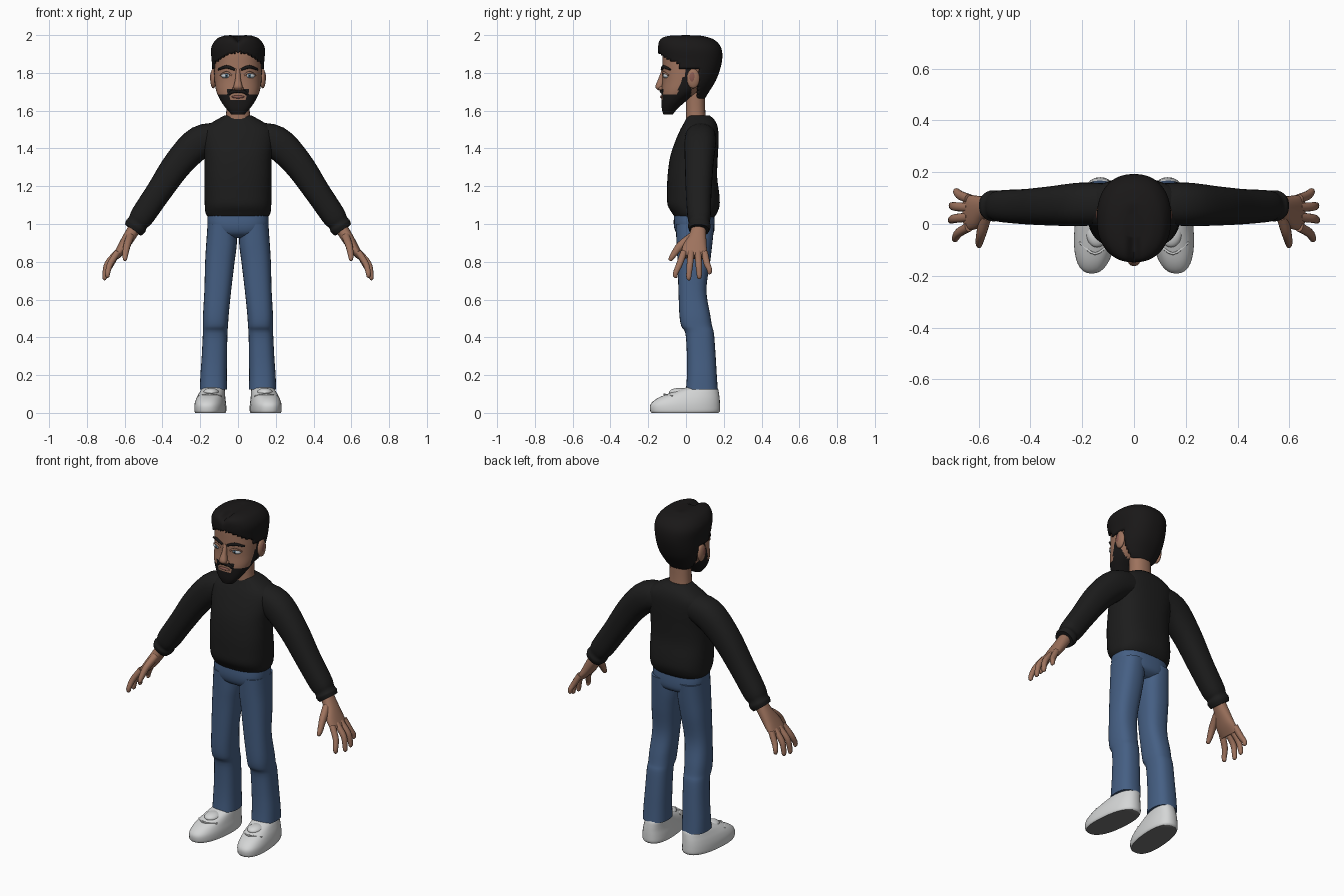
import bpy
import bmesh
from math import cos, sin, pi, exp
from mathutils import Vector, Matrix

cube = bpy.data.objects.get("Cube")
if cube:
    bpy.data.objects.remove(cube, do_unlink=True)


def material(name, red, green, blue):
    mat = bpy.data.materials.new(name)
    mat.use_nodes = True
    mat.diffuse_color = (red, green, blue, 1)
    shader = mat.node_tree.nodes["Principled BSDF"]
    shader.inputs["Base Color"].default_value = (red, green, blue, 1)
    shader.inputs["Roughness"].default_value = 0.8
    return mat


SKIN = material("skin", .34, .17, .11)
HAIR = material("black hair", .010, .009, .009)
SWEATER = material("black wool", .012, .012, .012)
DENIM = material("blue denim", .06, .115, .23)
SHOE = material("white leather", .66, .67, .67)
SOLE = material("grey rubber", .17, .17, .17)
LIP = material("lip", .25, .10, .08)
EYE = material("eye white", .58, .62, .65)
IRIS = material("blue grey iris", .10, .17, .23)


def finish(name, bm, mats, paint=None, keep=None, side=1):
    """Turn a bmesh into a smooth object, optionally mirrored, painted and trimmed."""
    bmesh.ops.transform(bm, matrix=Matrix.Diagonal((side, 1, 1, 1)), verts=bm.verts)
    bmesh.ops.recalc_face_normals(bm, faces=bm.faces)
    if keep:
        unwanted = [f for f in bm.faces if not keep(f.calc_center_median())]
        bmesh.ops.delete(bm, geom=unwanted, context="FACES")
    if paint:
        for face in bm.faces:
            face.material_index = paint(face)
    mesh = bpy.data.meshes.new(name)
    bm.to_mesh(mesh)
    bm.free()
    for mat in mats:
        mesh.materials.append(mat)
    mesh.shade_smooth()
    mesh.set_sharp_from_angle(angle=0.8)
    obj = bpy.data.objects.new(name, mesh)
    bpy.context.scene.collection.objects.link(obj)
    return obj


def spline(keys, steps):
    """Smoothly interpolate between key sections."""
    keys = [Vector(k) for k in keys]
    ends = [keys[0]] + keys + [keys[-1]]
    for i in range(len(keys) - 1):
        a, b, c, d = ends[i:i + 4]
        for s in range(steps):
            t = s / steps
            yield b + (c - a) * (t / 2) + (a * 2 - b * 5 + c * 4 - d) * (t * t / 2) \
                + (b * 3 - a - c * 3 + d) * (t ** 3 / 2)
    yield keys[-1]


def loft(name, keys, mats, level=False, seg=24, steps=4, power=2.3, shape=None, **options):
    """Skin rounded sections (x, y, z, radius, depth); level keeps them horizontal."""
    rows = list(spline(keys, steps))
    bm = bmesh.new()
    rings = []
    for i, row in enumerate(rows):
        centre = row.to_3d() if len(row) == 3 else Vector(row[:3])
        u, v = Vector((1, 0, 0)), Vector((0, 1, 0))
        if not level:
            along = Vector(rows[min(i + 1, len(rows) - 1)][:3]) - Vector(rows[max(i - 1, 0)][:3])
            along.normalize()
            v = (v - along * v.dot(along)).normalized()
            u = v.cross(along)
        ring = []
        for k in range(seg):
            c, s = cos(2 * pi * k / seg), sin(2 * pi * k / seg)
            c = abs(c) ** (2 / power) * (1 if c > 0 else -1)
            s = abs(s) ** (2 / power) * (1 if s > 0 else -1)
            p = centre + u * (c * row[3]) + v * (s * row[4])
            ring.append(bm.verts.new(shape(p) if shape else p))
        rings.append(ring)
    for low, high in zip(rings, rings[1:]):
        for k in range(seg):
            n = (k + 1) % seg
            bm.faces.new((low[k], low[n], high[n], high[k]))
    bm.faces.new(rings[0])
    bm.faces.new(rings[-1])
    return finish(name, bm, mats, **options)


def slab(z, front, back, half, x=0):
    """A level section given by its front and back limits."""
    return (x, (front + back) / 2, z, half, (back - front) / 2)


def ball(name, centre, size, mats, **options):
    bm = bmesh.new()
    bmesh.ops.create_uvsphere(bm, u_segments=32, v_segments=20, radius=1)
    place = Matrix.Translation(centre) @ Matrix.Diagonal((*size, 1)) @ Matrix.Rotation(pi / 2, 4, "X")
    bmesh.ops.transform(bm, matrix=place, verts=bm.verts)
    return finish(name, bm, mats, **options)


# Head with a painted beard
def beard(face):
    x, y, z = face.calc_center_median()
    if abs(x) < .042 and y < -.08 and .0 < z - 1.655 < .04:
        return 0
    moustache = abs(x) < .058 and y < -.08 and z < 1.712
    cheek = y < .03 and z < 1.685 + max(0, y + .05) * 2.6
    return 1 if moustache or cheek else 0


loft("head", [slab(1.58, -.12, -.07, .035), slab(1.61, -.128, -.045, .062),
              slab(1.65, -.13, 0, .09), slab(1.70, -.13, .07, .114),
              slab(1.76, -.125, .13, .124), slab(1.84, -.125, .155, .126),
              slab(1.92, -.12, .155, .12), slab(1.97, -.09, .11, .08)],
     [SKIN, HAIR], level=True, seg=80, steps=8, paint=beard)
loft("neck", [slab(1.52, 0, .11, .07), slab(1.6, 0, .102, .062), slab(1.73, 0, .1, .062)],
     [SKIN], level=True)


# Hair cap trimmed along the hairline, with a parting groove
def hairline(p):
    if p.y > .065:
        return True
    if p.y > -.04:
        return p.z > 1.815
    return p.z > 1.85 + .06 * (1 - (p.x / .13) ** 2)


def parting(p):
    if p.z > 1.9:
        p.z -= .025 * exp(-(p.x / .022) ** 2) * max(0, min(1, (.08 - p.y) * 6))
    return p


hair = loft("hair", [slab(1.665, -.11, .1, .085), slab(1.70, -.12, .122, .112),
                     slab(1.77, -.13, .163, .132), slab(1.86, -.135, .19, .139),
                     slab(1.93, -.147, .187, .142), slab(1.975, -.143, .15, .118),
                     slab(1.995, -.11, .09, .08), slab(2, -.05, .04, .04)],
            [HAIR], level=True, seg=72, steps=7, keep=hairline, shape=parting)
thick = hair.modifiers.new("thickness", "SOLIDIFY")
thick.thickness = .018
thick.offset = -1

# Nose and mouth
loft("nose", [(0, -.112, 1.82, .012, .015), (0, -.128, 1.77, .014, .018),
              (0, -.141, 1.73, .023, .021), (0, -.135, 1.712, .02, .018),
              (0, -.125, 1.705, .01, .01)], [SKIN], level=True)
ball("lips", (0, -.128, 1.673), (.034, .009, .008), [LIP])


def iris(face):
    p = face.calc_center_median()
    reach = ((abs(p.x) - .061) ** 2 + (p.z - 1.785) ** 2) ** .5
    return 2 if reach < .004 else 1 if reach < .010 else 0


# Sweater body with a gathered hem
loft("sweater_body", [slab(1.037, -.06, .15, .16), slab(1.06, -.075, .165, .172),
                      slab(1.10, -.097, .178, .176), slab(1.16, -.10, .176, .178),
                      slab(1.25, -.098, .165, .178), slab(1.35, -.085, .168, .178),
                      slab(1.43, -.06, .172, .188), slab(1.50, -.03, .17, .185),
                      slab(1.545, -.005, .155, .125), slab(1.575, .01, .125, .07)],
     [SWEATER], level=True, seg=40, power=2.5)

# Hips
loft("jeans_hips", [slab(1.08, -.06, .145, .158), slab(1, -.065, .152, .162),
                    slab(.95, -.05, .145, .14), slab(.925, -.01, .11, .09)],
     [DENIM], level=True, seg=36, power=2.6)

for side, label in ((1, "left"), (-1, "right")):
    # Facial features
    ball(label + "_eye", (.061, -.1, 1.785), (.029, .022, .015), [EYE, IRIS, HAIR],
         paint=iris, side=side)
    loft(label + "_eyelid", [(.03, -.12, 1.785, .004, .004), (.06, -.121, 1.803, .006, .005),
                             (.094, -.093, 1.787, .004, .004)], [SKIN], seg=10, side=side)
    loft(label + "_eyebrow", [(.016, -.128, 1.817, .006, .006), (.06, -.119, 1.832, .009, .007),
                              (.104, -.084, 1.818, .005, .005)], [HAIR], seg=12, side=side)
    loft(label + "_moustache", [(0, -.131, 1.703, .008, .008), (.03, -.128, 1.7, .009, .009),
                                (.056, -.113, 1.682, .007, .007)], [HAIR], seg=12, side=side)
    ball(label + "_nostril", (.019, -.131, 1.718), (.011, .014, .010), [SKIN], side=side)
    ball(label + "_ear", (.131, .038, 1.77), (.016, .034, .052), [SKIN], side=side)
    ball(label + "_ear_hollow", (.141, .034, 1.775), (.007, .017, .03), [LIP], side=side)

    # Sleeve and cuff
    loft(label + "_sleeve", [(.08, .08, 1.465, .07, .075), (.2, .076, 1.435, .086, .084),
                             (.315, .07, 1.322, .078, .076), (.42, .067, 1.17, .068, .068),
                             (.505, .069, 1.045, .064, .062), (.53, .07, 1.008, .055, .055),
                             (.542, .07, .988, .059, .06), (.556, .069, .968, .052, .052)],
         [SWEATER], seg=28, side=side)

    # Hand
    loft(label + "_palm", [(.54, .068, .99, .034, .036), (.58, .06, .925, .032, .048),
                           (.615, .046, .87, .027, .066), (.648, .042, .825, .018, .066)],
         [SKIN], side=side)
    fingers = {"index": (-.012, -.055, .69, .715), "middle": (.027, .015, .705, .703),
               "ring": (.064, .07, .702, .71), "little": (.098, .124, .685, .735)}
    for finger, (root, tip, x, z) in fingers.items():
        middle = (root + tip) / 2
        loft(f"{label}_{finger}_finger",
             [(.638, root, .85, .017, .018), (x - .014, middle, .79, .016, .017),
              (x, tip, z + .025, .013, .014), (x, tip, z + .006, .010, .011),
              (x - .002, tip, z, .004, .005)], [SKIN], seg=12, side=side)
    loft(label + "_thumb", [(.572, .03, .93, .022, .024), (.588, -.03, .885, .019, .021),
                            (.597, -.068, .835, .015, .016), (.598, -.083, .812, .010, .011),
                            (.598, -.086, .806, .004, .005)], [SKIN], seg=14, side=side)

    # Trouser leg, with a bent knee and a flared bottom
    loft(label + "_jeans_leg",
         [slab(1, -.055, .15, .076, .085), slab(.9, -.05, .14, .081, .087),
          slab(.8, -.045, .128, .078, .096), slab(.65, -.04, .108, .071, .107),
          slab(.52, -.035, .128, .068, .117), slab(.46, -.025, .138, .066, .119),
          slab(.42, -.003, .148, .065, .121), slab(.3, .005, .157, .067, .125),
          slab(.2, .005, .163, .070, .129), slab(.125, 0, .168, .072, .13)],
         [DENIM], level=True, seg=28, power=2.5, side=side)

    # Shoe with toes turned outwards, dark underneath
    def splay(p):
        p.x -= .09 * p.y
        return p

    loft(label + "_shoe",
         [slab(0, -.183, .172, .077, .146), slab(.012, -.19, .18, .082, .146),
          slab(.045, -.188, .18, .081, .146), slab(.075, -.155, .178, .075, .145),
          slab(.1, -.1, .175, .068, .142), slab(.125, -.03, .17, .06, .138),
          slab(.14, .02, .16, .05, .134)],
         [SHOE, SOLE], level=True, seg=36, power=2.4, shape=splay, side=side,
         paint=lambda f: 1 if f.normal.z < -.9 else 0)
    ball(label + "_shoe_tongue", (.143, -.035, .108), (.042, .055, .024), [SHOE], side=side)
    loft(label + "_shoe_seam", [(.09, -.07, .088, .005, .005), (.15, -.115, .098, .005, .005),
                                (.21, -.07, .088, .005, .005)], [SHOE], seg=8, side=side)
